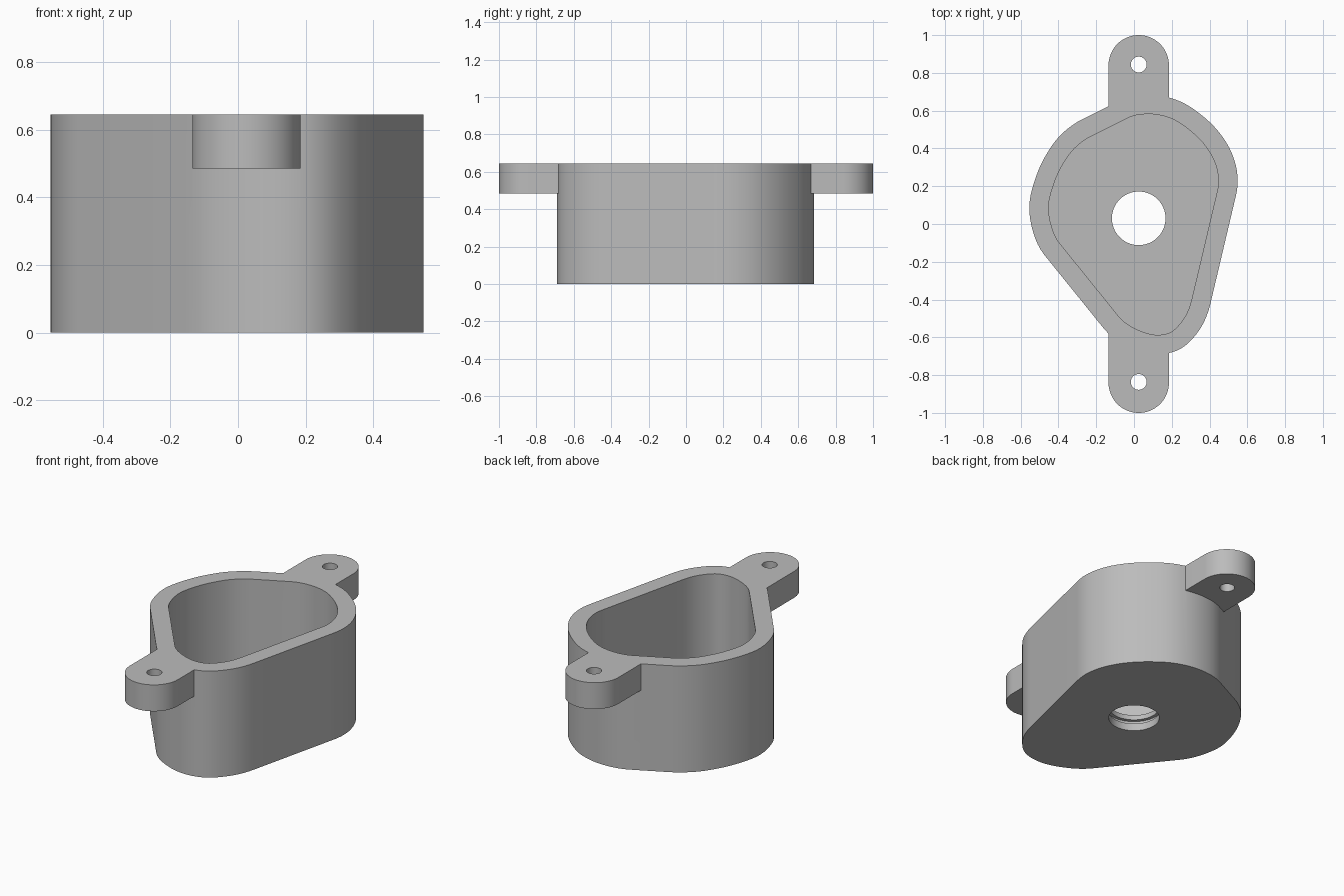
import bpy, bmesh, math
from mathutils import Vector
from mathutils.geometry import interpolate_bezier

cube = bpy.data.objects.get("Cube")
if cube:
    bpy.data.objects.remove(cube, do_unlink=True)

HEIGHT = 0.645
FLOOR = 0.1
WALL = 0.102
CENTRE_X = 0.025

grey = bpy.data.materials.new("plain grey")
grey.use_nodes = True
colour = (0.5, 0.5, 0.5, 1)
grey.diffuse_color = colour
grey.node_tree.nodes["Principled BSDF"].inputs["Base Color"].default_value = colour


def prism(name, points, bottom, top):
    """Extrude a closed outline between two heights."""
    bm = bmesh.new()
    face = bm.faces.new([bm.verts.new((p[0], p[1], bottom)) for p in points])
    extruded = bmesh.ops.extrude_face_region(bm, geom=[face])
    verts = [v for v in extruded["geom"] if isinstance(v, bmesh.types.BMVert)]
    bmesh.ops.translate(bm, verts=verts, vec=(0, 0, top - bottom))
    bmesh.ops.recalc_face_normals(bm, faces=bm.faces)
    mesh = bpy.data.meshes.new(name)
    bm.to_mesh(mesh)
    bm.free()
    mesh.materials.append(grey)
    obj = bpy.data.objects.new(name, mesh)
    bpy.context.collection.objects.link(obj)
    return obj


def arc(x, y, radius, start=0, sweep=math.tau, steps=64):
    return [(x + radius * math.cos(start + sweep * i / steps),
             y + radius * math.sin(start + sweep * i / steps))
            for i in range(steps)]


def combine(target, other, operation):
    """Apply a boolean and discard the helper."""
    mod = target.modifiers.new("combine", "BOOLEAN")
    mod.operation = operation
    mod.solver = "EXACT"
    mod.object = other
    bpy.context.view_layer.objects.active = target
    bpy.ops.object.modifier_apply(modifier=mod.name)
    bpy.data.objects.remove(other, do_unlink=True)


def smooth_outline(points, steps=6):
    """Curve through the points, keeping the long runs straight."""
    pts = [Vector((x, y, 0)) for x, y in points]
    n = len(pts)
    tangents = []
    for i in range(n):
        before = pts[i] - pts[i - 1]
        after = pts[(i + 1) % n] - pts[i]
        if before.length > 0.2:
            t = before
        elif after.length > 0.2:
            t = after
        else:
            t = before.normalized() * after.length + after.normalized() * before.length
        tangents.append(t.normalized())
    out = []
    for i in range(n):
        j = (i + 1) % n
        reach = (pts[j] - pts[i]).length / 3
        if reach * 3 > 0.2:
            out.append(pts[i])
            continue
        out += interpolate_bezier(pts[i], pts[i] + tangents[i] * reach,
                                  pts[j] - tangents[j] * reach, pts[j], steps)[:-1]
    return out


def grow(points, distance):
    """Offset a clockwise outline outwards."""
    out = []
    for i, p in enumerate(points):
        before = (p - points[i - 1]).normalized()
        after = (points[(i + 1) % len(points)] - p).normalized()
        d = (before + after).normalized()
        out.append(p + Vector((-d.y, d.x, 0)) * distance)
    return out


# Cavity outline, clockwise from the back
inner = smooth_outline([
    (0.08, 0.582), (0.20, 0.557), (0.29, 0.50), (0.38, 0.41), (0.43, 0.32),
    (0.447, 0.23), (0.43, 0.13), (0.305, -0.40), (0.25, -0.52), (0.19, -0.575),
    (0.135, -0.587), (0.02, -0.56), (-0.08, -0.49), (-0.395, -0.10), (-0.44, 0),
    (-0.452, 0.095), (-0.43, 0.195), (-0.38, 0.31), (-0.315, 0.40),
    (-0.225, 0.465), (-0.035, 0.56)])

# Body with a mounting ear at each end
body = prism("housing_with_ears", grow(inner, WALL), 0, HEIGHT)
for side in (-1, 1):
    outline = arc(CENTRE_X, side * 0.84, 0.16, 0, side * math.pi, 32)
    outline += [(CENTRE_X - 0.16, side * 0.84),
                (CENTRE_X - 0.16, side * 0.5), (CENTRE_X + 0.16, side * 0.5)]
    combine(body, prism("ear", outline, 0.485, HEIGHT), "UNION")

# Open cavity above the floor
combine(body, prism("cavity_cutter", inner, FLOOR, 1), "DIFFERENCE")

# Screw holes in the ears
for side in (-1, 1):
    hole = arc(CENTRE_X, side * 0.84 + 0.004, 0.042, steps=32)
    combine(body, prism("screw_hole_cutter", hole, 0.4, 1), "DIFFERENCE")

# Floor opening with a shallow groove around it
opening = arc(CENTRE_X, 0.03, 0.142)
combine(body, prism("opening_cutter", opening, -0.1, 0.3), "DIFFERENCE")
groove = arc(CENTRE_X, 0.03, 0.162)
combine(body, prism("groove_cutter", groove, 0.045, 0.07), "DIFFERENCE")

bpy.ops.object.select_all(action="DESELECT")
body.select_set(True)
bpy.context.view_layer.objects.active = body
bpy.ops.object.shade_smooth_by_angle(angle=math.radians(30))
